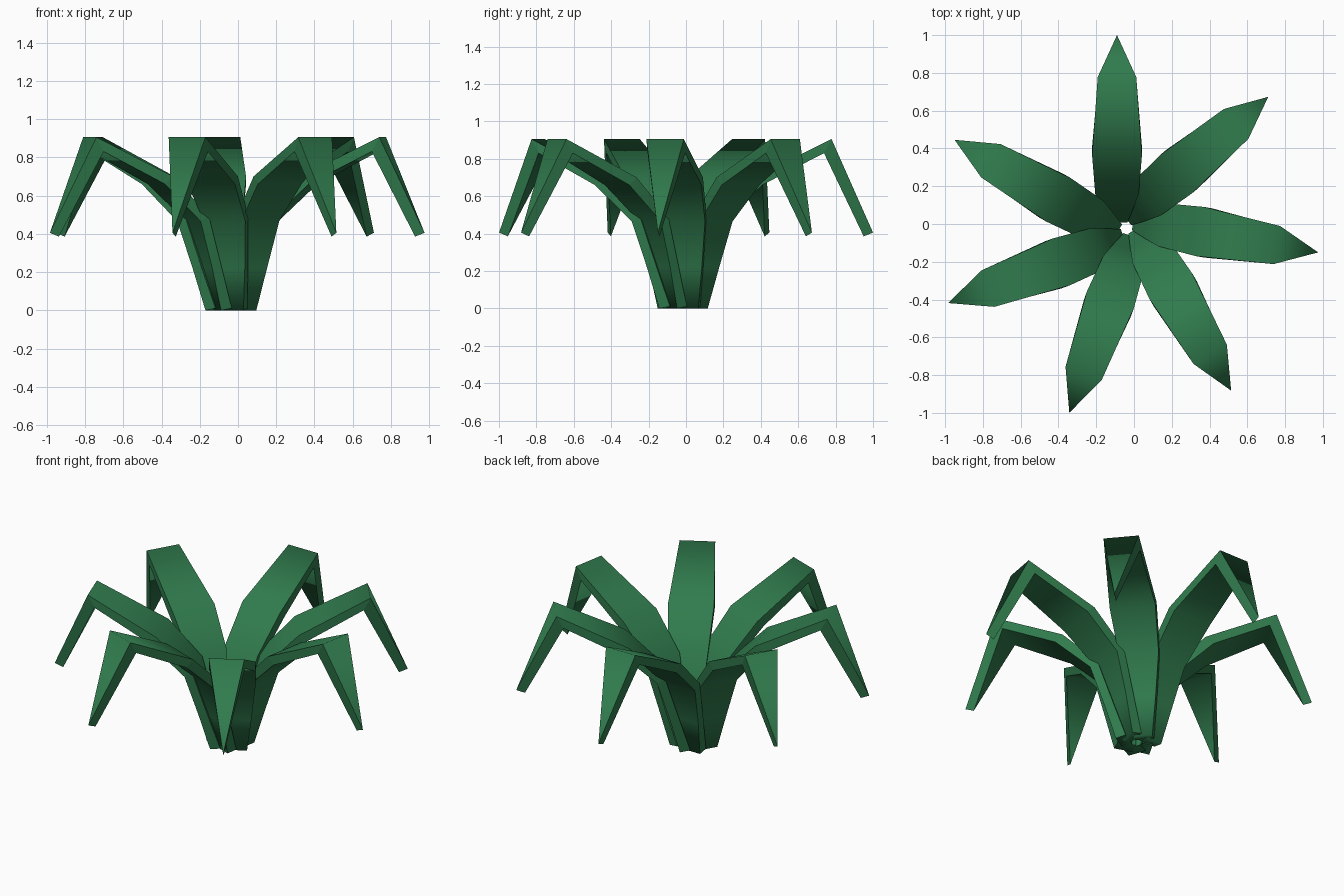
import bpy, bmesh, math
from mathutils import Matrix, Vector

cube = bpy.data.objects.get("Cube")
if cube:
    bpy.data.objects.remove(cube, do_unlink=True)

# Leaf green
green = bpy.data.materials.new("leaf_green")
green.use_nodes = True
colour = (0.03, 0.2, 0.075, 1)
green.diffuse_color = colour
green.node_tree.nodes["Principled BSDF"].inputs["Base Color"].default_value = colour

# Stations along a leaf: upper (reach, height), lower (reach, height), half width
STATIONS = [
    ((0.03, 0.01), (0.09, 0.0), 0.055),
    ((0.10, 0.235), (0.15, 0.22), 0.085),
    ((0.18, 0.495), (0.225, 0.465), 0.115),
    ((0.385, 0.70), (0.43, 0.66), 0.132),
    ((0.80, 0.905), (0.76, 0.83), 0.102),
    ((1.022, 0.405), (0.972, 0.385), 0.0),
]
CENTRE = Vector((-0.04, -0.022, 0))
SIDE_OFFSET = 0.05


def make_leaf(name, angle):
    bm = bmesh.new()
    rings = []
    for upper, lower, half in STATIONS:
        rings.append([bm.verts.new((r, SIDE_OFFSET + s * half, z))
                      for (r, z), s in ((upper, -1), (upper, 1), (lower, 1), (lower, -1))])
    bm.faces.new(rings[0])
    for a, b in zip(rings, rings[1:]):
        for i in range(4):
            j = (i + 1) % 4
            bm.faces.new((a[i], b[i], b[j], a[j]))
    # Close the leaf to a pointed tip
    bmesh.ops.remove_doubles(bm, verts=bm.verts, dist=0.0005)
    bmesh.ops.recalc_face_normals(bm, faces=bm.faces)
    # Smooth along the blade, crisp along its rims
    for f in bm.faces:
        f.smooth = True
    for ring in rings:
        for v in ring:
            if not v.is_valid:
                continue
            for e in v.link_edges:
                across = abs(e.verts[0].co.x - e.verts[1].co.x) < 0.0001
                e.smooth = across and e.calc_length() > 0.02
    for e in rings[0][0].link_edges:
        e.smooth = False
    bm.transform(Matrix.Translation(CENTRE) @ Matrix.Rotation(angle, 4, 'Z'))
    mesh = bpy.data.meshes.new(name)
    bm.to_mesh(mesh)
    bm.free()
    mesh.materials.append(green)
    bpy.context.collection.objects.link(bpy.data.objects.new(name, mesh))


# Seven leaves fanned around the stem
for k in range(7):
    make_leaf(f"leaf_{k + 1}", math.radians(90 - 50 * k))
